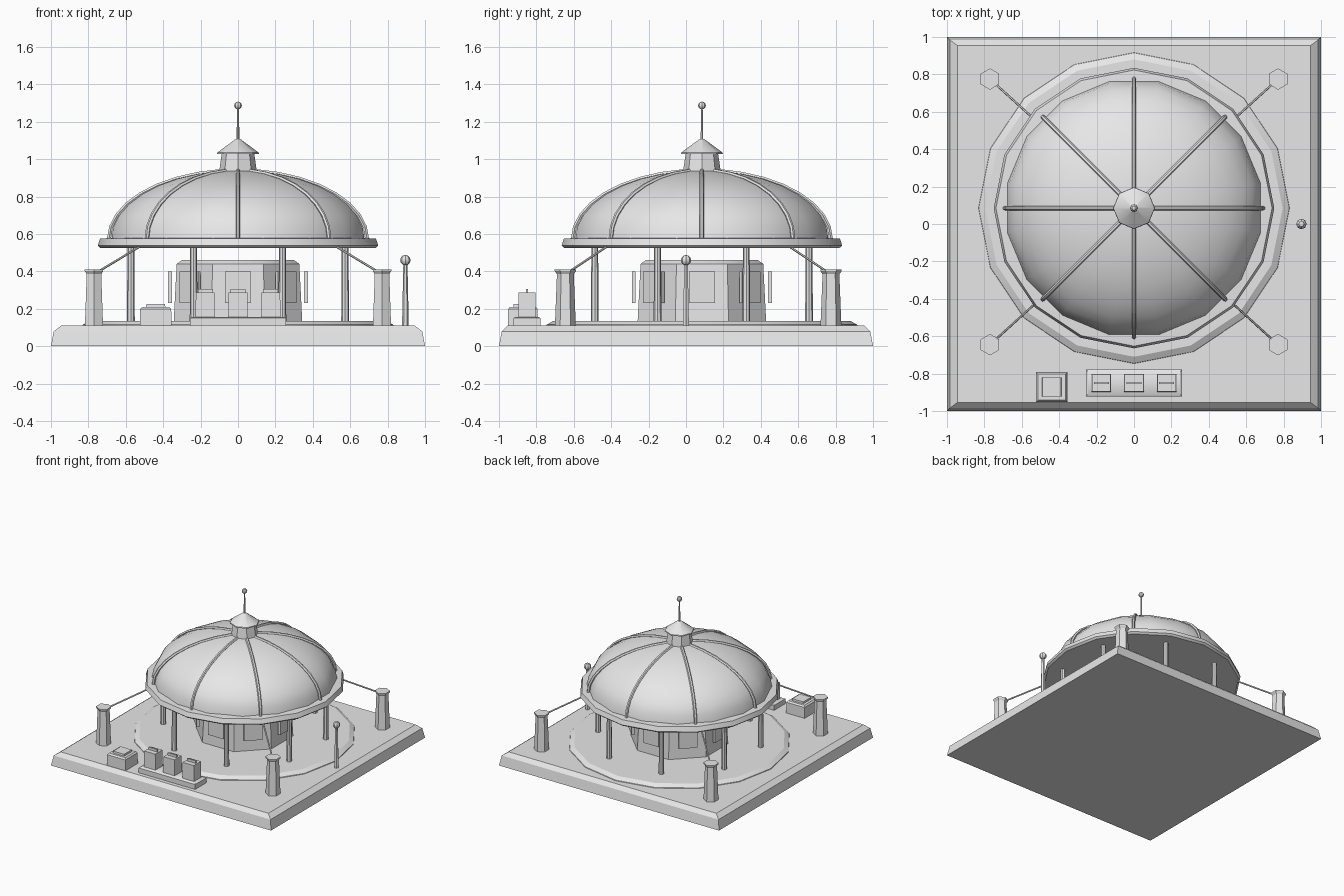
import bpy, bmesh, math
from mathutils import Vector

if "Cube" in bpy.data.objects:
    bpy.data.objects.remove(bpy.data.objects["Cube"])

CY = 0.085  # centre of the round pavilion in y
grey = bpy.data.materials.new("light grey")
grey.diffuse_color = (0.8, 0.8, 0.8, 1)
grey.use_nodes = True
grey.node_tree.nodes["Principled BSDF"].inputs["Base Color"].default_value = grey.diffuse_color


def finish(name, bm):
    bmesh.ops.recalc_face_normals(bm, faces=bm.faces)
    me = bpy.data.meshes.new(name)
    bm.to_mesh(me)
    bm.free()
    ob = bpy.data.objects.new(name, me)
    bpy.context.collection.objects.link(ob)
    me.materials.append(grey)
    return ob


def stack(name, rings):
    """Closed skin over a list of equal-length point rings."""
    bm = bmesh.new()
    loops = [[bm.verts.new(p) for p in ring] for ring in rings]
    n = len(loops[0])
    for a, b in zip(loops, loops[1:]):
        for i in range(n):
            j = (i + 1) % n
            bm.faces.new((a[i], a[j], b[j], b[i]))
    bm.faces.new(loops[0][::-1])
    bm.faces.new(loops[-1])
    return finish(name, bm)


def lathe(name, profile, sides, x=0, y=CY, turn=0):
    angles = [math.radians(turn) + math.tau * i / sides for i in range(sides)]
    return stack(name, [[(x + r * math.cos(a), y + r * math.sin(a), z) for a in angles]
                        for r, z in profile])


def block(name, x, y, profile):
    """Rectangular stack; profile rows are (half width, half depth, z)."""
    return stack(name, [[(x - w, y - d, z), (x + w, y - d, z), (x + w, y + d, z), (x - w, y + d, z)]
                        for w, d, z in profile])


def rod(name, points, radius, sides=6):
    """Thin bar swept along a path lying in a vertical plane."""
    pts = [Vector(p) for p in points]
    flat = pts[-1] - pts[0]
    side = Vector((-flat.y, flat.x, 0)).normalized()
    rings = []
    for i, p in enumerate(pts):
        t = (pts[min(i + 1, len(pts) - 1)] - pts[max(i - 1, 0)]).normalized()
        up = t.cross(side)
        rings.append([p + radius * (math.cos(a) * side + math.sin(a) * up)
                      for a in (math.tau * k / sides for k in range(sides))])
    return stack(name, rings)


def ball(name, x, y, z, r):
    bm = bmesh.new()
    bmesh.ops.create_uvsphere(bm, u_segments=8, v_segments=6, radius=r)
    bmesh.ops.translate(bm, vec=(x, y, z), verts=bm.verts)
    return finish(name, bm)


# Square plinth and round floor
block("plinth", 0, 0, [(1, 1, 0), (0.985, 0.985, 0.08), (0.945, 0.955, 0.11)])
lathe("round_floor", [(0.833, 0.105), (0.83, 0.115), (0.795, 0.135)], 16)

# Kiosk under the dome, with a window panel in front of each wall
lathe("kiosk", [(0.372, 0.13), (0.355, 0.44), (0.325, 0.46)], 8, turn=22.5)
for i in range(8):
    a = math.tau * i / 8
    out, along = Vector((math.cos(a), math.sin(a), 0)), Vector((-math.sin(a), math.cos(a), 0))
    c = Vector((0, CY, 0))
    stack("window_panel", [[c + out * r + along * s + Vector((0, 0, z))
                            for r, s in ((0.354, -0.07), (0.374, -0.07), (0.374, 0.07), (0.354, 0.07))]
                           for z in (0.23, 0.40)])

# Columns carrying the roof
for i in range(8):
    a = math.radians(22.5 + 45 * i)
    lathe("column", [(0.021, 0.13), (0.018, 0.53)], 8,
          0.62 * math.cos(a), CY + 0.62 * math.sin(a))

# Roof rim, dome and ribs
lathe("roof_rim", [(0.735, 0.525), (0.75, 0.538), (0.738, 0.575), (0.66, 0.58)], 16)
steps = [math.radians(82 * i / 8) for i in range(9)]
lathe("dome", [(0.69 * math.cos(t), 0.572 + 0.368 * math.sin(t)) for t in steps], 16, turn=11.25)
for i in range(8):
    a = math.tau * i / 8
    rod("dome_rib", [(0.69 * math.cos(t) * math.cos(a), CY + 0.69 * math.cos(t) * math.sin(a),
                      0.572 + 0.368 * math.sin(t)) for t in steps], 0.012)

# Lantern, its cap and the finial
lathe("lantern", [(0.103, 0.92), (0.1, 0.94), (0.086, 1.035)], 8)
lathe("lantern_cap", [(0.112, 1.028), (0.11, 1.036), (0.012, 1.108)], 8)
lathe("finial_rod", [(0.008, 1.09), (0.005, 1.28)], 6)
ball("finial_ball", 0, CY, 1.287, 0.021)

# Corner pillars with tie cables to the roof rim
for sx in (-1, 1):
    for py, ey in ((0.775, 0.53), (-0.645, -0.40)):
        lathe("corner_pillar", [(0.056, 0.105), (0.045, 0.385), (0.057, 0.402), (0.057, 0.41)],
              6, 0.77 * sx, py, turn=30)
        rod("tie_cable", [(0.77 * sx, py, 0.385), (0.5 * sx, ey, 0.548)], 0.006)

# Lamp post
lathe("lamp_post", [(0.018, 0.105), (0.011, 0.45)], 6, 0.895, 0)
ball("lamp_globe", 0.895, 0, 0.46, 0.028)

# Stand with three canisters
block("stand", 0, -0.85, [(0.257, 0.073, 0.105), (0.257, 0.073, 0.15), (0.245, 0.06, 0.157)])
for x in (-0.175, 0, 0.175):
    block("canister", x, -0.85, [(0.053, 0.047, 0.15), (0.05, 0.046, 0.287)])
    block("canister_handle", x, -0.85, [(0.04, 0.006, 0.28), (0.04, 0.006, 0.307)])

# Crate with raised lid
block("crate", -0.44, -0.872, [(0.084, 0.08, 0.105), (0.083, 0.079, 0.198), (0.073, 0.069, 0.21)])
block("crate_lid", -0.44, -0.872, [(0.052, 0.052, 0.205), (0.05, 0.05, 0.225)])

# Smooth rounded surfaces, keep hard edges
bpy.ops.object.select_all(action='SELECT')
bpy.context.view_layer.objects.active = bpy.context.scene.objects[0]
bpy.ops.object.shade_smooth_by_angle(angle=math.radians(30))
